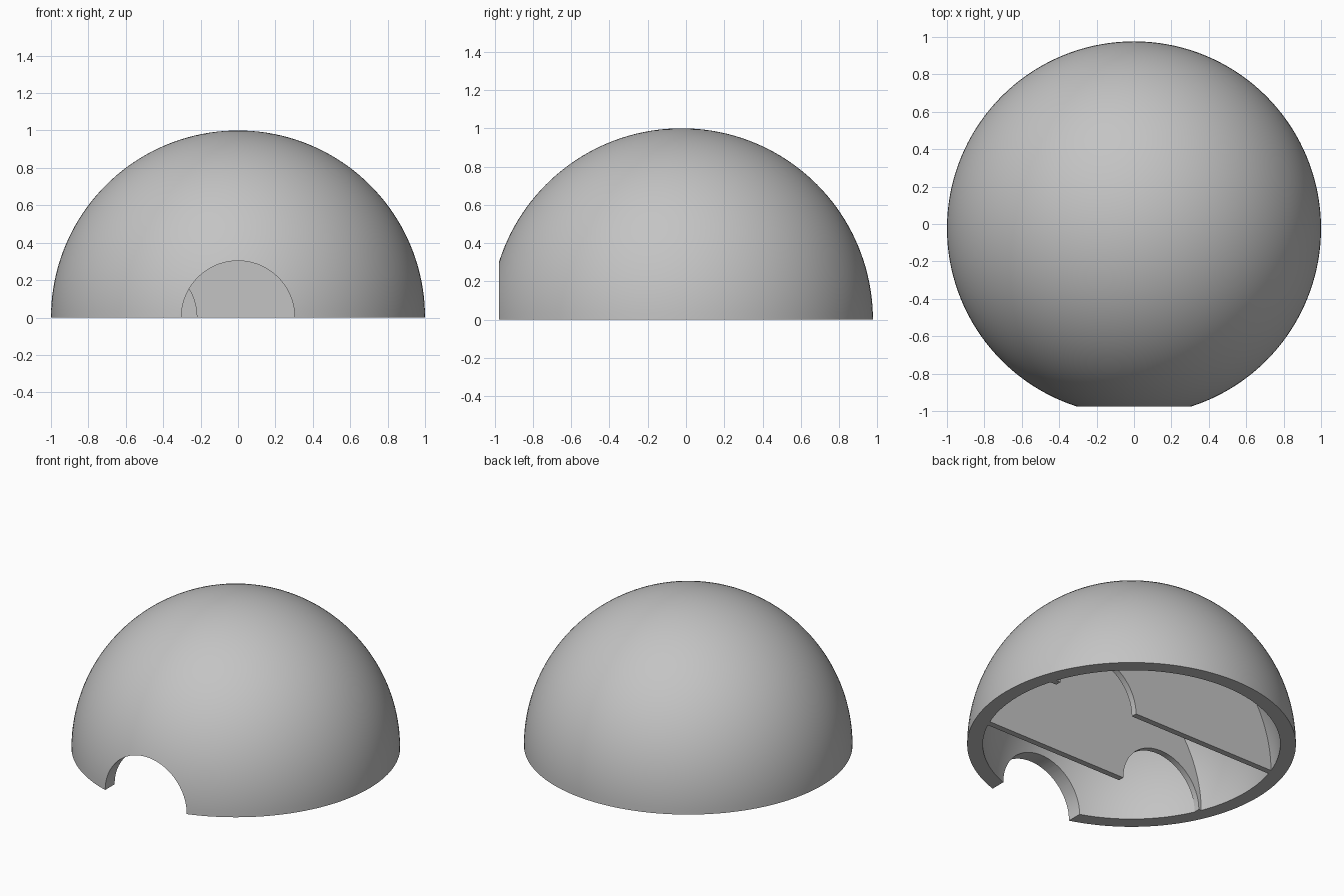
import bpy, bmesh
from math import sin, cos, pi, sqrt, radians
from mathutils import Matrix, Vector

cube = bpy.data.objects.get("Cube")
if cube:
    bpy.data.objects.remove(cube, do_unlink=True)

OUTER, INNER = 1.0, 0.905
DOOR_R = 0.303
CENTRE_Y = -(OUTER - sqrt(OUTER**2 - DOOR_R**2)) / 2   # centres the cut dome

grey = bpy.data.materials.new("plain grey")
grey.use_nodes = True
grey.diffuse_color = (0.55, 0.55, 0.55, 1)
grey.node_tree.nodes["Principled BSDF"].inputs["Base Color"].default_value = grey.diffuse_color


def make_object(name, bm):
    bmesh.ops.recalc_face_normals(bm, faces=bm.faces)
    mesh = bpy.data.meshes.new(name)
    bm.to_mesh(mesh)
    bm.free()
    mesh.materials.append(grey)
    obj = bpy.data.objects.new(name, mesh)
    obj.location.y = CENTRE_Y
    bpy.context.collection.objects.link(obj)
    return obj


def activate(obj):
    bpy.ops.object.select_all(action='DESELECT')
    obj.select_set(True)
    bpy.context.view_layer.objects.active = obj


def smooth(obj):
    activate(obj)
    bpy.ops.object.shade_smooth_by_angle(angle=radians(30))


def arc(radius, start, end, steps, cx=0.0):
    angles = [start + (end - start) * i / steps for i in range(steps + 1)]
    return [(cx + radius * cos(a), radius * sin(a)) for a in angles]


# Dome shell: quarter-ring profile turned about the vertical axis
bm = bmesh.new()
profile = arc(OUTER, pi / 2, 0, 40) + arc(INNER, 0, pi / 2, 40)
verts = [bm.verts.new((x, 0, z)) for x, z in profile]
edges = [bm.edges.new(pair) for pair in zip(verts, verts[1:])]
bmesh.ops.spin(bm, geom=verts + edges, cent=(0, 0, 0), axis=(0, 0, 1),
               angle=2 * pi, steps=144)
bmesh.ops.remove_doubles(bm, verts=bm.verts, dist=0.0001)
dome = make_object("dome_shell", bm)

# Entrance: round arch cut through the front of the shell
bm = bmesh.new()
bmesh.ops.create_cone(bm, cap_ends=True, segments=96, radius1=DOOR_R, radius2=DOOR_R,
                      depth=0.8, matrix=Matrix.Translation((0, -0.9, 0))
                      @ Matrix.Rotation(pi / 2, 4, 'X'))
cutter = make_object("entrance_cutter", bm)
cutter.hide_render = True
activate(dome)
cut = dome.modifiers.new("entrance", 'BOOLEAN')
cut.operation, cut.solver, cut.object = 'DIFFERENCE', 'EXACT', cutter
bpy.ops.object.modifier_apply(modifier=cut.name)
bpy.data.objects.remove(cutter, do_unlink=True)
smooth(dome)


# Inner walls: dome-shaped partitions, each with an arched doorway at one side
def partition(name, y, side, thickness=0.04, arch_x=0.52, arch_r=0.3):
    bm = bmesh.new()
    outline = arc(sqrt(0.93**2 - y**2), 0, pi, 64)
    outline += arc(arch_r, pi, 0, 40, -arch_x)
    face = bm.faces.new([bm.verts.new((-side * x, y - thickness / 2, z)) for x, z in outline])
    grown = bmesh.ops.extrude_face_region(bm, geom=[face])
    bmesh.ops.translate(bm, vec=Vector((0, thickness, 0)),
                        verts=[v for v in grown["geom"] if isinstance(v, bmesh.types.BMVert)])
    smooth(make_object(name, bm))


partition("front_inner_wall", -0.36, -1)
partition("back_inner_wall", 0.285, 1)
